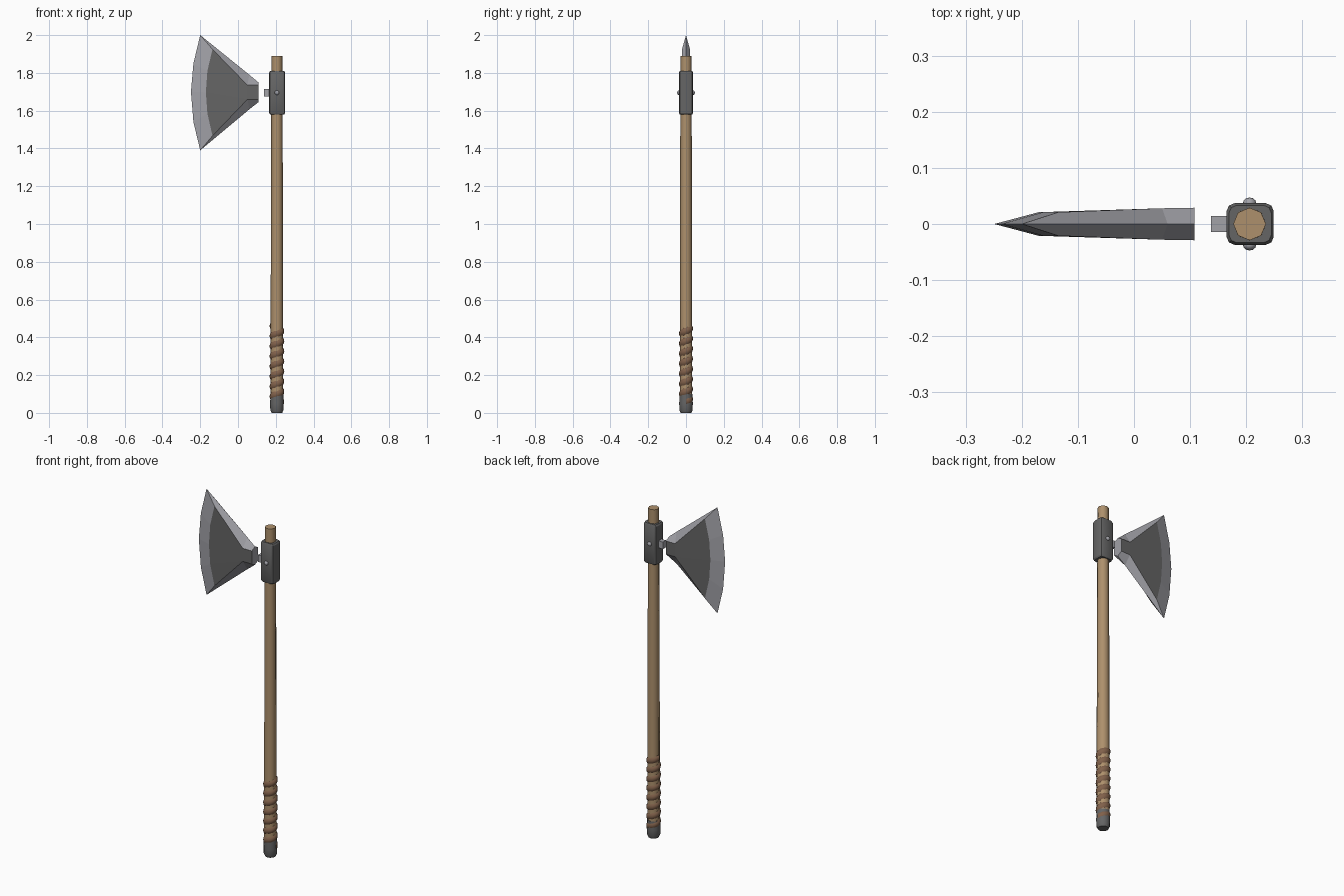
import bpy, bmesh, math

if "Cube" in bpy.data.objects:
    bpy.data.objects.remove(bpy.data.objects["Cube"])

CX = 0.206    # handle axis
HZ = 1.695    # axe head centre height


def material(name, rgb):
    m = bpy.data.materials.new(name)
    m.diffuse_color = (*rgb, 1)
    m.use_nodes = True
    m.node_tree.nodes["Principled BSDF"].inputs["Base Color"].default_value = m.diffuse_color
    return m


def make(name, verts, faces, mat=None, smooth=None):
    me = bpy.data.meshes.new(name)
    me.from_pydata(verts, [], faces)
    bm = bmesh.new()
    bm.from_mesh(me)
    bmesh.ops.recalc_face_normals(bm, faces=bm.faces)
    bm.to_mesh(me)
    bm.free()
    ob = bpy.data.objects.new(name, me)
    bpy.context.collection.objects.link(ob)
    if mat:
        me.materials.append(mat)
    if smooth:
        bpy.ops.object.select_all(action='DESELECT')
        ob.select_set(True)
        bpy.context.view_layer.objects.active = ob
        bpy.ops.object.shade_smooth_by_angle(angle=math.radians(smooth))
    return ob


def loft(name, rings, mat=None, smooth=None):
    """Skin a list of equal-length rings and cap both ends."""
    n = len(rings[0])
    verts = [p for r in rings for p in r]
    faces = [(k * n + i, k * n + (i + 1) % n, (k + 1) * n + (i + 1) % n, (k + 1) * n + i)
             for k in range(len(rings) - 1) for i in range(n)]
    faces += [tuple(range(n)), tuple(range(len(verts) - n, len(verts)))]
    return make(name, verts, faces, mat, smooth)


def circle(r, z, n):
    return [(CX + r * math.cos(2 * math.pi * i / n), r * math.sin(2 * math.pi * i / n), z)
            for i in range(n)]


wood = material("wood", (0.42, 0.28, 0.15))
leather = material("leather", (0.22, 0.12, 0.07))
steel = material("dark_steel", (0.13, 0.13, 0.13))
bright = material("bright_steel", (0.36, 0.36, 0.39))

# Tapered wooden handle
loft("handle", [circle(r, z, 8) for r, z in
                [(0.033, 0.03), (0.033, 0.6), (0.031, 1.3), (0.029, 1.89)]], wood, 50)

# Metal pommel cap
loft("pommel", [circle(r, z, 12) for r, z in
                [(0.028, 0.0), (0.035, 0.015), (0.036, 0.05), (0.034, 0.1)]], steel, 35)

# Spiral leather wrap with a flat lens section
turns, steps = 7.5, 16
section = [(-0.019, 0.031), (-0.011, 0.037), (0, 0.039), (0.011, 0.037), (0.019, 0.031), (0, 0.029)]
rings = []
for k in range(int(turns * steps) + 1):
    a = 2 * math.pi * k / steps
    z = 0.06 + 0.4 * k / (turns * steps)
    rings.append([(CX + r * math.cos(a), r * 0.95 * math.sin(a), z + dz) for dz, r in section])
loft("leather_wrap", rings, leather, 40)


# Socket collar with rounded corners and chamfered ends
def collar_ring(s, z):
    hx, hy, c = 0.042 * s, 0.037 * s, 0.014
    pts = []
    for sx, sy, a0 in [(1, 1, 0), (-1, 1, 90), (-1, -1, 180), (1, -1, 270)]:
        for d in (0, 45, 90):
            a = math.radians(a0 + d)
            pts.append((CX + 0.001 + sx * (hx - c) + c * math.cos(a),
                        sy * (hy - c) + c * math.sin(a), z))
    return pts


loft("socket_collar", [collar_ring(s, z) for s, z in
                       [(0.9, 1.58), (1, 1.588), (1, 1.802), (0.9, 1.81)]], steel, 25)

# Rivets on both faces of the collar
for side, y in (("front", -0.037), ("back", 0.037)):
    bpy.ops.mesh.primitive_uv_sphere_add(segments=12, ring_count=8, radius=0.012,
                                         location=(CX, y, HZ))
    rivet = bpy.context.object
    rivet.name = "rivet_" + side
    rivet.scale.y = 0.85
    rivet.data.materials.append(bright)
    bpy.ops.object.shade_smooth_by_angle(angle=math.radians(50))

# Tang stub reaching from the collar toward the blade
loft("tang", [[(x, y, z) for y, z in [(-0.014, HZ - 0.02), (0.014, HZ - 0.02),
                                      (0.014, HZ + 0.02), (-0.014, HZ + 0.02)]]
              for x in (0.137, 0.18)], bright)

# Blade: outer ridge on the centre plane, inner panel raised on both sides
outer = [(-0.2, 2.0), (-0.236, 1.85), (-0.249, 1.7), (-0.236, 1.54), (-0.2, 1.39),
         (0.06, 1.607), (0.108, 1.645), (0.108, 1.75), (0.06, 1.79)]
inner = [(-0.135, 1.925, 0.021), (-0.162, 1.81, 0.021), (-0.17, 1.697, 0.021),
         (-0.162, 1.585, 0.021), (-0.135, 1.467, 0.021),
         (0.05, 1.66, 0.028), (0.108, 1.66, 0.029), (0.108, 1.735, 0.029), (0.05, 1.735, 0.028)]
n = len(outer)
verts = [(x, 0, z) for x, z in outer]
verts += [(x, -y, z) for x, z, y in inner] + [(x, y, z) for x, z, y in inner]
faces = []
for b in (n, 2 * n):
    faces += [(i, (i + 1) % n, b + (i + 1) % n, b + i) for i in range(n) if i != 6]
    faces += [tuple(b + i for i in f) for f in [(0, 1, 8), (1, 2, 8), (2, 5, 8),
                                               (2, 3, 5), (3, 4, 5), (5, 6, 7, 8)]]
faces.append((6, n + 6, n + 7, 7, 2 * n + 7, 2 * n + 6))
blade = make("axe_blade", verts, faces, bright)

# Darker steel on the flat cheeks and neck end
blade.data.materials.append(steel)
for p in blade.data.polygons:
    if all(i >= n for i in p.vertices):
        p.material_index = 1
